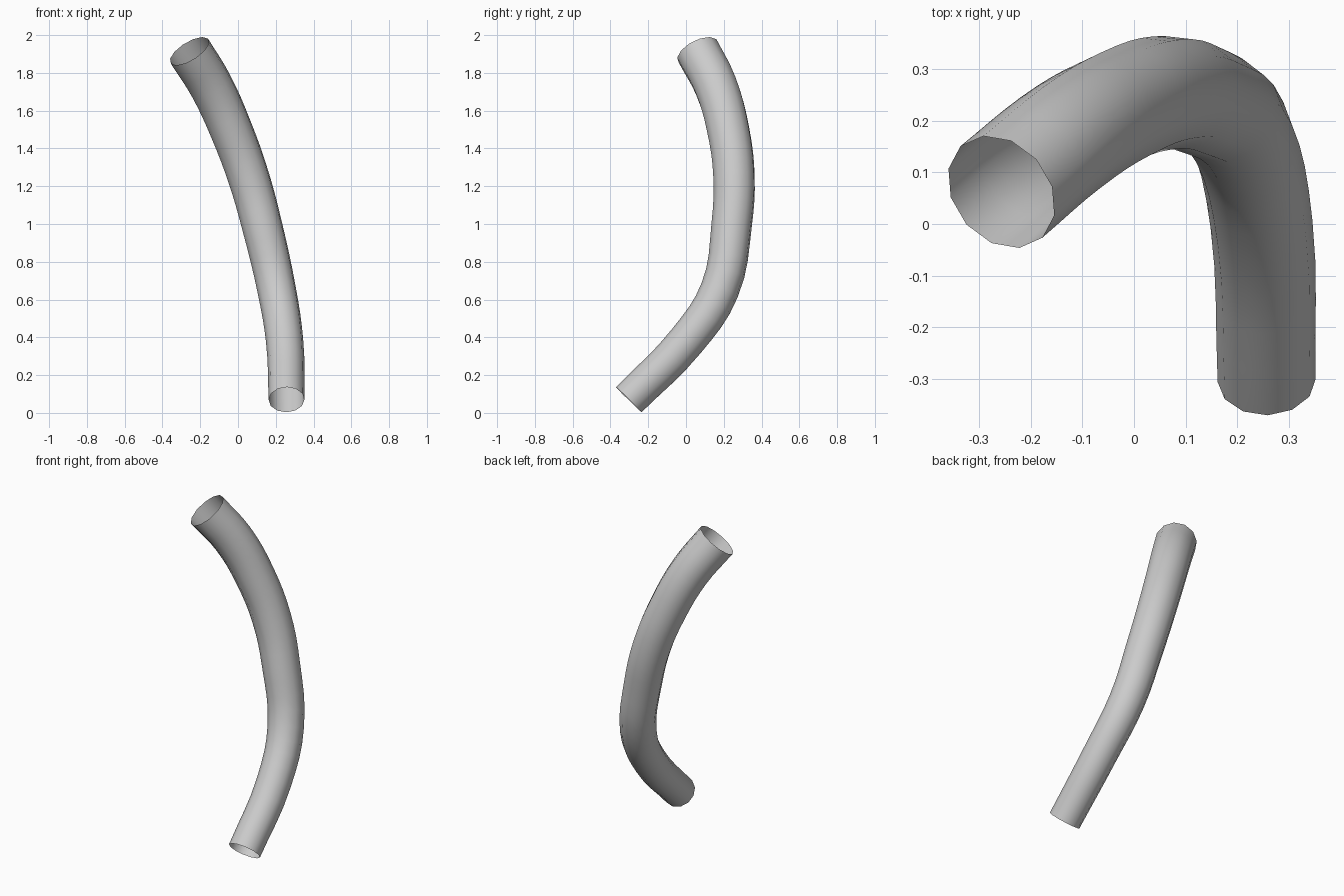
import bpy

if "Cube" in bpy.data.objects:
    bpy.data.objects.remove(bpy.data.objects["Cube"])

# Centre line of the bent pipe: x, y, z, radius
path = [
    (0.257, -0.303, 0.070, 0.095),
    (0.247, 0.000, 0.378, 0.099),
    (0.205, 0.178, 0.650, 0.103),
    (0.125, 0.242, 1.000, 0.108),
    (0.055, 0.254, 1.250, 0.111),
    (-0.037, 0.223, 1.500, 0.114),
    (-0.142, 0.158, 1.730, 0.117),
    (-0.257, 0.062, 1.915, 0.119),
]

curve = bpy.data.curves.new("bent_pipe", "CURVE")
curve.dimensions = "3D"
curve.resolution_u = 4
curve.bevel_depth = 1.0        # real radius comes from each point
curve.bevel_resolution = 4     # 12-sided section
curve.use_fill_caps = False    # open ends

spline = curve.splines.new("BEZIER")
spline.bezier_points.add(len(path) - 1)
for p, (x, y, z, r) in zip(spline.bezier_points, path):
    p.co = (x, y, z)
    p.radius = r
    p.handle_left_type = p.handle_right_type = "AUTO"

pipe = bpy.data.objects.new("bent_pipe", curve)
bpy.context.collection.objects.link(pipe)

# Turn into a smooth open mesh tube
bpy.context.view_layer.objects.active = pipe
pipe.select_set(True)
bpy.ops.object.convert(target="MESH")
pipe = bpy.context.object
pipe.name = "bent_pipe"
bpy.ops.object.shade_smooth()
